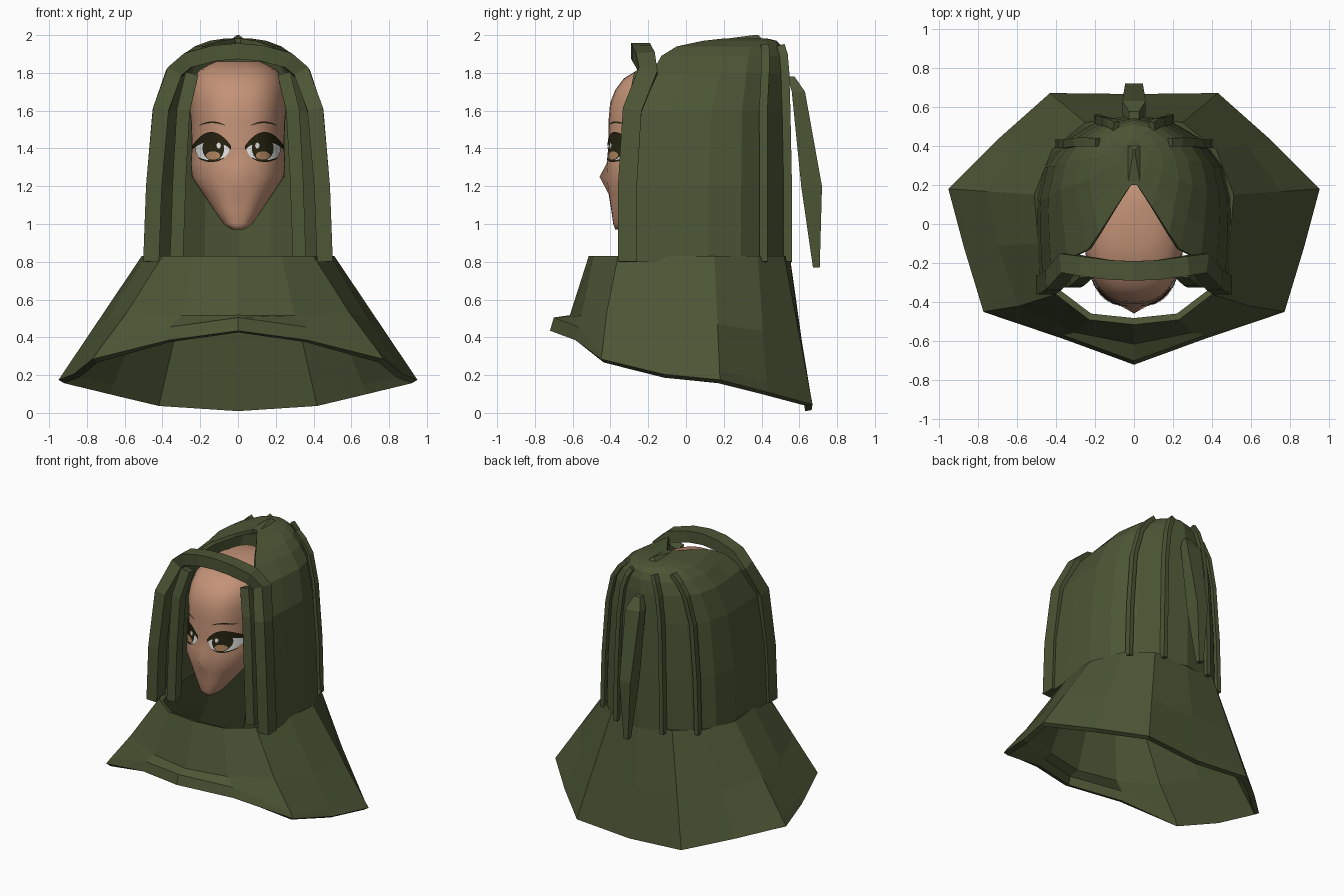
import bpy, bmesh, math
from mathutils import Vector
from mathutils.bvhtree import BVHTree

cube = bpy.data.objects.get("Cube")
if cube:
    bpy.data.objects.remove(cube)


def material(name, rgb):
    m = bpy.data.materials.new(name)
    m.use_nodes = True
    m.diffuse_color = (*rgb, 1)
    m.node_tree.nodes["Principled BSDF"].inputs["Base Color"].default_value = (*rgb, 1)
    return m


GREEN = material("olive cloth", (0.073, 0.092, 0.036))
SKIN = material("skin", (0.55, 0.29, 0.185))
DARK = material("dark lash", (0.02, 0.017, 0.005))
WHITE = material("eye white", (0.75, 0.75, 0.75))
BROWN = material("light iris", (0.42, 0.23, 0.11))


def loft(name, rings, mat, closed=True, cap_start=False, cap_end=False, thick=0.0, smooth=False):
    """Skin a list of equal-length point rings."""
    bm = bmesh.new()
    vs = [[bm.verts.new(p) for p in r] for r in rings]
    n = len(rings[0])
    for a, b in zip(vs, vs[1:]):
        for i in range(n if closed else n - 1):
            j = (i + 1) % n
            bm.faces.new((a[i], a[j], b[j], b[i]))
    if cap_start:
        bm.faces.new(vs[0][::-1])
    if cap_end:
        bm.faces.new(vs[-1])
    if cap_start and cap_end:
        bmesh.ops.recalc_face_normals(bm, faces=bm.faces)
    if smooth:
        bmesh.ops.triangulate(bm, faces=bm.faces)
    me = bpy.data.meshes.new(name)
    bm.to_mesh(me)
    bm.free()
    me.materials.append(mat)
    if smooth:
        me.shade_smooth()
    ob = bpy.data.objects.new(name, me)
    bpy.context.collection.objects.link(ob)
    if thick:
        mod = ob.modifiers.new("thickness", "SOLIDIFY")
        mod.thickness = thick
        mod.offset = -1
    return ob


def bar(name, path, w, d):
    """Sweep a box section along a path; d is the half depth towards y."""
    path = [Vector(p) for p in path]
    rings = []
    for i, p in enumerate(path):
        t = (path[min(i + 1, len(path) - 1)] - path[max(i - 1, 0)]).normalized()
        s = t.cross(Vector((0, 1, 0))).normalized()
        u = s.cross(t)
        rings.append([p + s * w * a + u * d * b for a, b in ((-1, -1), (1, -1), (1, 1), (-1, 1))])
    return loft(name, rings, GREEN, cap_start=True, cap_end=True)


def mirrored(half, skip):
    """Complete an outline across x = 0; skip drops the shared end points."""
    return half + [(-x, y, z) for x, y, z in half[skip::-1]]


# Hood shell: z, half width, front x, front y, back y
LEVELS = [(0.80, 0.495, 0.48, -0.32, 0.56), (1.2, 0.48, 0.465, -0.32, 0.56),
          (1.6, 0.44, 0.42, -0.28, 0.55), (1.8, 0.375, 0.34, -0.18, 0.54),
          (1.89, 0.30, 0.235, -0.13, 0.53), (1.94, 0.23, 0.18, -0.05, 0.51),
          (1.97, 0.15, 0.09, 0.09, 0.48), (1.982, 0.07, 0.015, 0.2, 0.43)]


def hood_point(level, deg, push=0.0):
    z, w, fx, f, b = level
    c = f + (b - f) * 0.5
    a = math.radians(deg)
    return ((w + push) * math.cos(a), c + (b - c + push) * math.sin(a), z)


rings = []
for lv in LEVELS:
    z, w, fx, f, b = lv
    c = f + (b - f) * 0.5
    half = [(fx, f, z), ((fx + w) * 0.505, (f + c) / 2, z)]
    half += [hood_point(lv, d) for d in (0, 23, 45, 68, 90)]
    rings.append(mirrored(half, -2))
loft("hood", rings, GREEN, closed=False, cap_end=True, thick=0.025)

# Front arch and inner lining columns
arch = [(0.46, -0.31, 0.80), (0.445, -0.31, 1.2), (0.41, -0.285, 1.6), (0.34, -0.2, 1.8),
        (0.26, -0.215, 1.87), (0.12, -0.235, 1.905), (0, -0.24, 1.915)]
bar("front_arch", mirrored(arch, -2), 0.042, 0.05)
for side, s in (("left", 1), ("right", -1)):
    column = [(0.325, -0.29, 0.82), (0.31, -0.29, 1.25), (0.29, -0.28, 1.6), (0.245, -0.24, 1.79)]
    bar(side + "_lining", [(s * x, y, z) for x, y, z in column], 0.035, 0.035)
    # Seam ribs on the back of the hood
    for tag, deg in (("outer", 40), ("inner", 68)):
        pts = [hood_point(lv, deg, 0.012) for lv in LEVELS[:6]]
        bar(f"{side}_{tag}_rib", [(s * x, y, z) for x, y, z in pts], 0.016, 0.022)


def box_ring(z, y, hx, hy):
    return [(-hx, y - hy, z), (hx, y - hy, z), (hx, y + hy, z), (-hx, y + hy, z)]


# Hanging tail and crown point
loft("hood_tail", [box_ring(*r) for r in ((0.77, 0.69, 0.018, 0.018), (1.2, 0.665, 0.045, 0.055),
     (1.7, 0.595, 0.06, 0.035), (1.78, 0.555, 0.025, 0.02))], GREEN, cap_start=True, cap_end=True)
loft("crown_point", [box_ring(*r) for r in ((1.95, 0.31, 0.03, 0.1), (1.982, 0.31, 0.03, 0.09),
     (2.0, 0.37, 0.006, 0.012))], GREEN, cap_start=True, cap_end=True)

# Shoulder cape: hem, lip, fold and neck outlines from front to back
hem = [(0, -0.72, 0.435), (0.37, -0.585, 0.385), (0.77, -0.45, 0.285), (0.87, -0.12, 0.205),
       (0.95, 0.18, 0.175), (0.70, 0.43, 0.11), (0.43, 0.67, 0.045), (0, 0.665, 0.015)]
neck = [(0, -0.515), (0.23, -0.49), (0.40, -0.36), (0.49, -0.1),
        (0.51, 0.15), (0.42, 0.38), (0.25, 0.52), (0, 0.55)]
neck = [(x, y, 0.83) for x, y in neck]


def blend(k):
    return [tuple(Vector(a).lerp(Vector(b), k)) for a, b in zip(hem, neck)]


lip, fold = blend(0.07), blend(0.45)
lip[:2] = [(0, -0.70, 0.505), (0.36, -0.57, 0.455)]
fold[:3] = [(0, -0.615, 0.517), (0.30, -0.555, 0.515), (0.59, -0.42, 0.53)]
cape = [r + [(-x, y, z) for x, y, z in r[-2:0:-1]] for r in (hem, lip, fold, neck)]
loft("shoulder_cape", cape, GREEN, thick=0.035)

# Head: z, half width, front y, back y
HEAD = [(0.972, 0.035, -0.375, -0.30), (1.0, 0.075, -0.385, -0.24), (1.07, 0.125, -0.395, -0.12),
        (1.16, 0.185, -0.41, 0.02), (1.25, 0.245, -0.425, 0.16), (1.32, 0.25, -0.42, 0.22),
        (1.42, 0.245, -0.41, 0.27), (1.55, 0.25, -0.41, 0.31), (1.64, 0.258, -0.402, 0.32),
        (1.71, 0.255, -0.375, 0.31), (1.77, 0.24, -0.33, 0.29), (1.82, 0.20, -0.25, 0.26),
        (1.86, 0.12, -0.12, 0.2)]
rings = []
for z, w, f, b in HEAD:
    c, ring = (f + b) / 2, []
    for i in range(36):
        a = math.radians(i * 10)
        ca, sa = math.cos(a), math.sin(a)
        y = c + (b - c) * sa
        if i == 27 and 1.2 < z < 1.3:
            y -= 0.033  # nose tip
        ring.append((w * math.copysign(abs(ca) ** 0.75, ca), y, z))
    rings.append(ring)
head = loft("head", rings, SKIN, cap_start=True, cap_end=True, smooth=True)
surface = BVHTree.FromPolygons([v.co for v in head.data.vertices],
                               [p.vertices[:] for p in head.data.polygons])


def decal(name, cx, rx, low, high, mat, layer, cols=20, rows=4):
    """Thin plate on the face between two height curves of u in -1..1."""
    grid = []
    for r in range(rows + 1):
        row = []
        for k in range(cols + 1):
            u = -math.cos(math.pi * k / cols)
            z = low(u) + (high(u) - low(u)) * r / rows
            hit, nrm, _, _ = surface.ray_cast(Vector((cx + rx * u, -2, z)), Vector((0, 1, 0)))
            if hit is None:
                hit, nrm, _, _ = surface.find_nearest(Vector((cx + rx * u, -0.3, z)))
            row.append(hit + nrm * (0.003 + 0.0018 * layer))
        grid.append(row)
    loft(name, grid if cx + rx > cx else grid[::-1], mat, closed=False)


def oval(name, cx, cz, rx, rz, mat, layer):
    def h(u):
        return rz * math.sqrt(max(0, 1 - u * u))
    decal(name, cx, rx, lambda u: cz - h(u), lambda u: cz + h(u), mat, layer)


# Painted eyes and brows
for side, s in (("left", 1), ("right", -1)):
    oval(side + "_eye_white", s * 0.135, 1.395, 0.088, 0.062, WHITE, 0)
    oval(side + "_iris", s * 0.128, 1.40, 0.056, 0.066, DARK, 1)
    oval(side + "_iris_glow", s * 0.128, 1.362, 0.036, 0.022, BROWN, 2)
    oval(side + "_eye_glint", s * 0.10, 1.415, 0.011, 0.016, WHITE, 2)
    decal(side + "_upper_lash", s * 0.136, 0.1, lambda u: 1.437 - 0.045 * u * u,
          lambda u: 1.487 - 0.075 * u * u, DARK, 3)
    decal(side + "_lower_lash", s * 0.137, 0.065, lambda u: 1.327 + 0.02 * u * u,
          lambda u: 1.337 + 0.014 * u * u, DARK, 3, rows=1)
    decal(side + "_brow", s * 0.135, 0.068, lambda u: 1.534 - 0.014 * u * u,
          lambda u: 1.543 - 0.02 * u * u, DARK, 0, rows=1)
